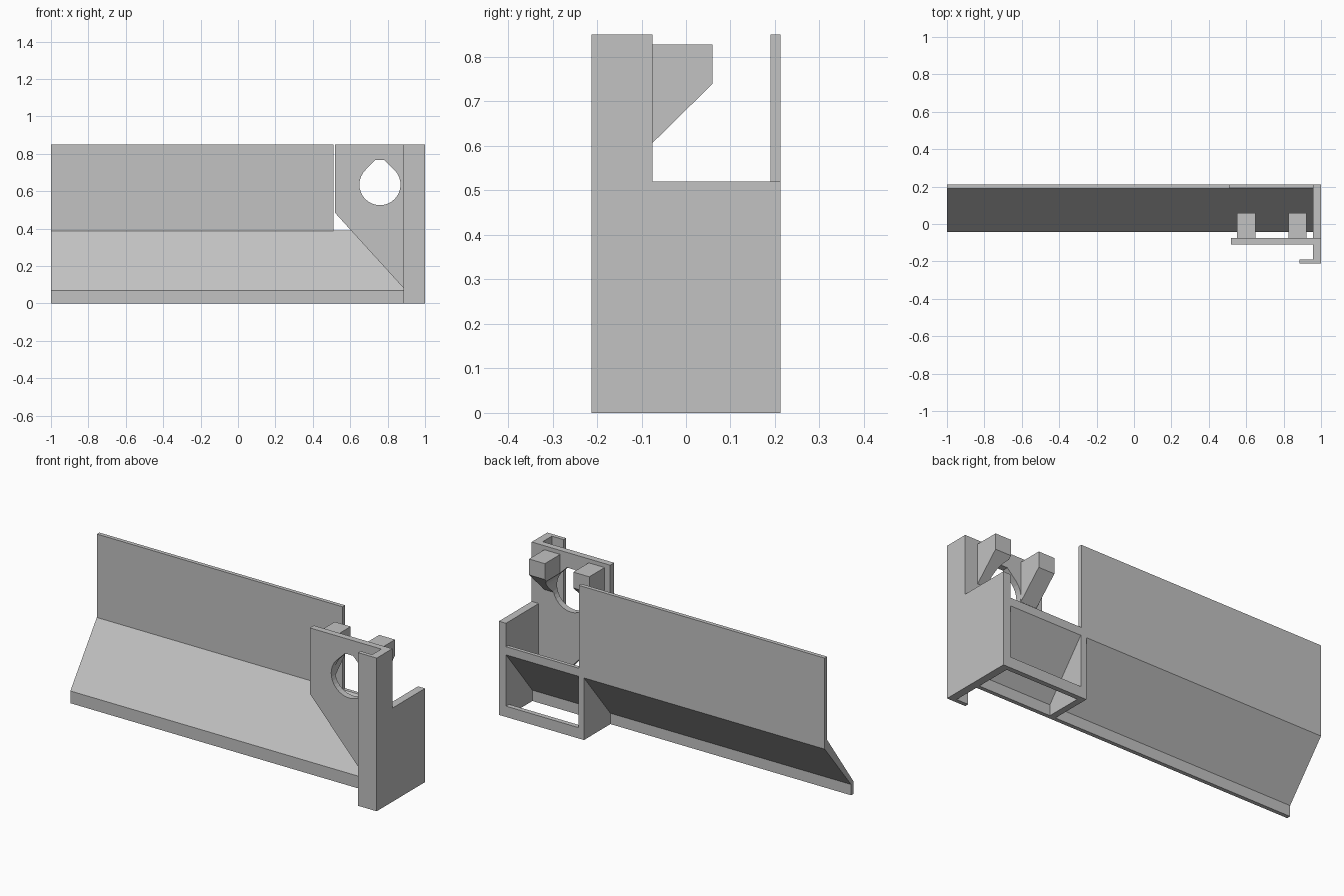
import bpy, bmesh, math

if "Cube" in bpy.data.objects:
    bpy.data.objects.remove(bpy.data.objects["Cube"])

grey = bpy.data.materials.new("plain_grey")
grey.diffuse_color = (0.54, 0.54, 0.54, 1)
grey.use_nodes = True
grey.node_tree.nodes["Principled BSDF"].inputs["Base Color"].default_value = grey.diffuse_color


def prism(name, profile, start, end, axis):
    """Extrude a 2D profile along x (profile is y,z) or y (profile is x,z)."""
    bm = bmesh.new()
    place = (lambda p: (start, p[0], p[1])) if axis == "x" else (lambda p: (p[0], start, p[1]))
    face = bm.faces.new([bm.verts.new(place(p)) for p in profile])
    out = bmesh.ops.extrude_face_region(bm, geom=[face])
    d = end - start
    moved = [v for v in out["geom"] if isinstance(v, bmesh.types.BMVert)]
    bmesh.ops.translate(bm, verts=moved, vec=(d, 0, 0) if axis == "x" else (0, d, 0))
    bmesh.ops.recalc_face_normals(bm, faces=bm.faces)
    mesh = bpy.data.meshes.new(name)
    bm.to_mesh(mesh)
    bm.free()
    mesh.materials.append(grey)
    ob = bpy.data.objects.new(name, mesh)
    bpy.context.collection.objects.link(ob)
    return ob


def rect(a0, a1, z0, z1):
    return [(a0, z0), (a1, z0), (a1, z1), (a0, z1)]


def cut(ob, cutter):
    mod = ob.modifiers.new("hole", "BOOLEAN")
    mod.operation = "DIFFERENCE"
    mod.solver = "EXACT"
    mod.object = cutter


SPLIT, PANEL = 0.51, 0.957   # end of the back wall, inner face of the end panel

# Sloped tray with its front lip
slope = [(-0.042, 0), (-0.02, 0), (-0.02, 0.06), (0.212, 0.345),
         (0.212, 0.39), (0.192, 0.39), (-0.042, 0.068)]
prism("sloped_tray", slope, -1, PANEL, "x")

# Tall back wall
prism("back_wall", rect(0.19, 0.212, 0.386, 0.85), -1, SPLIT, "x")

# Box frame below the tray
rib = [(-0.02, 0), (0.212, 0), (0.212, 0.345), (-0.02, 0.06)]
prism("support_rib", rib, 0.478, 0.513, "x")
prism("rear_bottom_bar", rect(0.185, 0.212, 0, 0.06), 0.513, PANEL, "x")

# End panel with raised front column, and its front flange
end = [(-0.212, 0), (0.212, 0), (0.212, 0.52), (-0.075, 0.52),
       (-0.075, 0.85), (-0.212, 0.85)]
prism("end_panel", end, PANEL, 1, "x")
prism("front_flange", rect(0.885, PANEL, 0, 0.85), -0.212, -0.19, "y")

# Holder plate with a diagonal lower edge
plate = prism("holder_plate", [(0.518, 0.85), (0.518, 0.485), (PANEL, 0.003), (PANEL, 0.85)],
              -0.11, -0.075, "y")

# Two hooks behind the plate
hook = [(-0.075, 0.607), (0.06, 0.74), (0.06, 0.828), (-0.075, 0.828)]
hooks = [prism("left_hook", hook, 0.552, 0.65, "x"),
         prism("right_hook", hook, 0.825, 0.922, "x")]

# Teardrop hole with a flat top, cut through plate and hooks
cx, cz, r, top = 0.759, 0.635, 0.11, 0.766
arc = [(cx + r * math.cos(math.radians(a)), cz + r * math.sin(math.radians(a)))
       for a in [135 + 270 * i / 24 for i in range(25)]]
half = r * math.sqrt(2) - (top - cz)
cutter = prism("hole_cutter", arc + [(cx + half, top), (cx - half, top)], -0.15, 0.1, "y")
cutter.hide_render = True
cutter.display_type = "WIRE"
for ob in [plate] + hooks:
    cut(ob, cutter)

# Bake the cuts and drop the helper
bpy.context.view_layer.update()
deps = bpy.context.evaluated_depsgraph_get()
baked = [(ob, bpy.data.meshes.new_from_object(ob.evaluated_get(deps))) for ob in [plate] + hooks]
for ob, mesh in baked:
    ob.modifiers.clear()
    ob.data = mesh
bpy.data.objects.remove(cutter)
